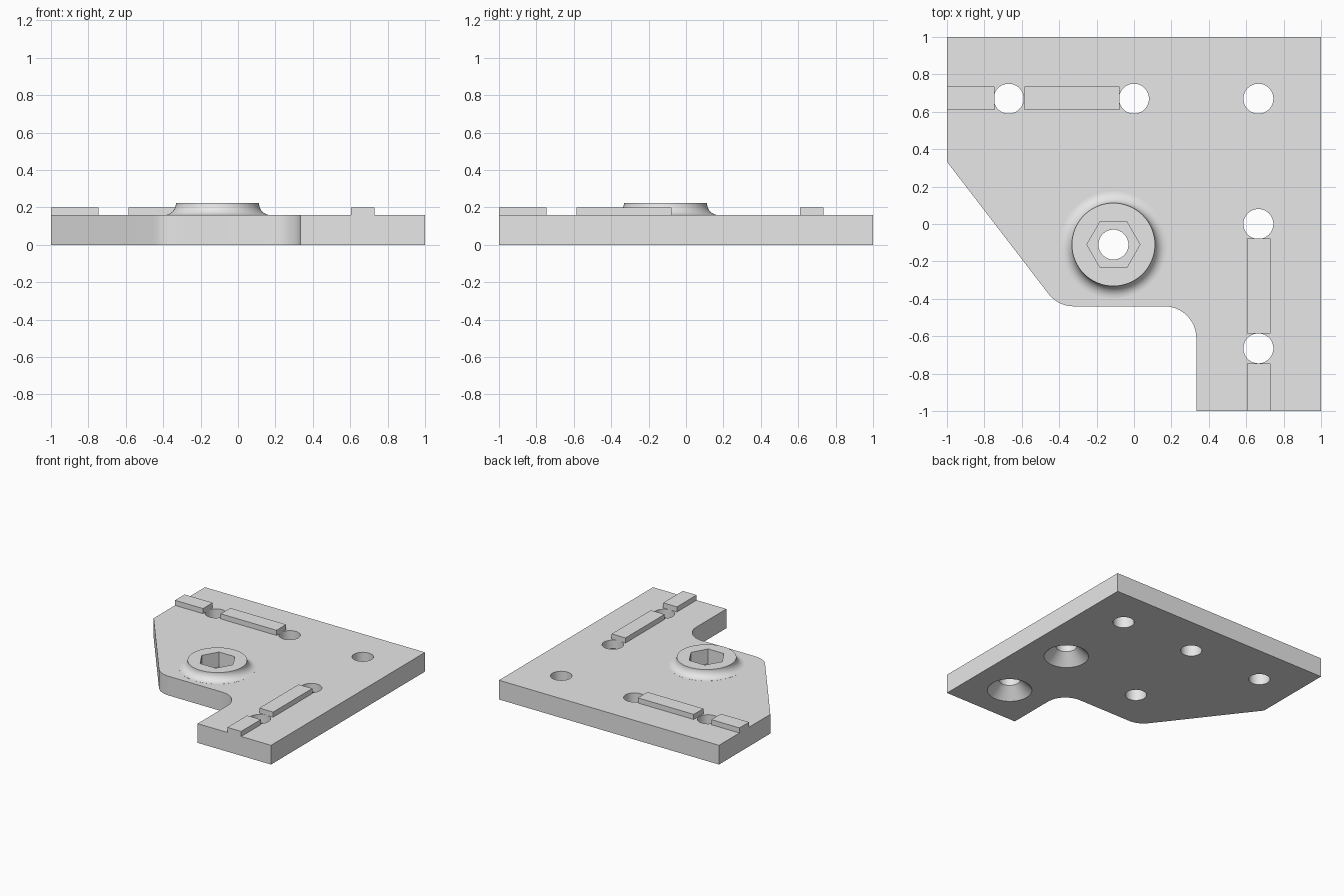
import bpy, bmesh, math

if "Cube" in bpy.data.objects:
    bpy.data.objects.remove(bpy.data.objects["Cube"])

PLATE_TOP, RIDGE_TOP, BOSS_TOP = 0.158, 0.20, 0.222
HOLE_R, C = 0.08, 0.67
BOSS = (-0.11, -0.11)

grey = bpy.data.materials.new("light grey")
grey.diffuse_color = (0.8, 0.8, 0.8, 1)
grey.use_nodes = True
grey.node_tree.nodes["Principled BSDF"].inputs["Base Color"].default_value = grey.diffuse_color


def loft(name, rings):
    """Closed solid through rings of equal point count."""
    bm = bmesh.new()
    loops = [[bm.verts.new(p) for p in ring] for ring in rings]
    n = len(loops[0])
    for a, b in zip(loops, loops[1:]):
        for i in range(n):
            j = (i + 1) % n
            bm.faces.new((a[i], a[j], b[j], b[i]))
    bm.faces.new(loops[0][::-1])
    bm.faces.new(loops[-1])
    bmesh.ops.recalc_face_normals(bm, faces=bm.faces)
    mesh = bpy.data.meshes.new(name)
    bm.to_mesh(mesh)
    bm.free()
    mesh.materials.append(grey)
    ob = bpy.data.objects.new(name, mesh)
    bpy.context.collection.objects.link(ob)
    return ob


def lathe(name, centre, profile, sides=48):
    """Solid of revolution from (radius, z) pairs."""
    x, y = centre
    step = 2 * math.pi / sides
    return loft(name, [[(x + r * math.cos(i * step), y + r * math.sin(i * step), z)
                        for i in range(sides)] for r, z in profile])


def arc(cx, cy, r, start, end, n=12):
    return [(cx + r * math.cos(math.radians(start + (end - start) * i / n)),
             cy + r * math.sin(math.radians(start + (end - start) * i / n)))
            for i in range(n + 1)]


def box(name, x0, x1, y0, y1, z0, z1):
    return loft(name, [[(x0, y0, z), (x1, y0, z), (x1, y1, z), (x0, y1, z)]
                       for z in (z0, z1)])


def boolean(target, tool, operation):
    mod = target.modifiers.new("cut", 'BOOLEAN')
    mod.operation, mod.solver, mod.object = operation, 'EXACT', tool
    bpy.context.view_layer.objects.active = target
    bpy.ops.object.modifier_apply(modifier=mod.name)
    bpy.data.objects.remove(tool)


# Plate outline with a rounded inner corner and a rounded outer corner
R = 0.17
slope = math.degrees(math.atan2(0.773, 0.594))
corner_x = -0.406 + R * math.tan(math.radians(slope / 2))
outline = [(-1, 1), (-1, 0.333)]
outline += arc(corner_x, -0.44 + R, R, 270 - slope, 270)
outline += arc(0.333 - R, -0.44 - R, R, 90, 0)
outline += [(0.333, -1), (1, -1), (1, 1)]
plate = loft("mounting_plate", [[(x, y, z) for x, y in outline]
                                for z in (0, PLATE_TOP)])

# Round boss flaring into the plate
F = BOSS_TOP - PLATE_TOP - 0.0005
flare = arc(0.222 + F, BOSS_TOP, F, 270, 180, 10)
boss = lathe("boss", BOSS, [(0.222 + F, 0.1)] + flare, 64)
boolean(plate, boss, 'UNION')

# Hexagonal nut pocket
boolean(plate, lathe("nut_pocket", BOSS, [(0.142, 0.10), (0.142, 0.3)], 6), 'DIFFERENCE')

# Screw holes, two of them countersunk from below
straight = [(HOLE_R, -0.1), (HOLE_R, 0.3)]
sunk = [(0.178, -0.01), (HOLE_R, 0.088), (HOLE_R, 0.3)]
for centre, profile in [(BOSS, straight), ((-C, C), straight), ((0, C), straight),
                        ((C - 0.005, C), straight),
                        ((C - 0.005, 0), sunk), ((C - 0.005, -C + 0.005), sunk)]:
    boolean(plate, lathe("hole", centre, profile), 'DIFFERENCE')

# Locating ridges between the holes, along both arms
for i, (a, b) in enumerate([(-1, -0.745), (-0.585, -0.077)], 1):
    box(f"rear_ridge_{i}", a, b, 0.61, 0.735, PLATE_TOP, RIDGE_TOP)
    box(f"side_ridge_{i}", 0.604, 0.729, a, b, PLATE_TOP, RIDGE_TOP)

# Smooth the round walls, keep the edges sharp
bpy.ops.object.select_all(action='DESELECT')
plate.select_set(True)
bpy.context.view_layer.objects.active = plate
bpy.ops.object.shade_smooth_by_angle(angle=math.radians(30))
